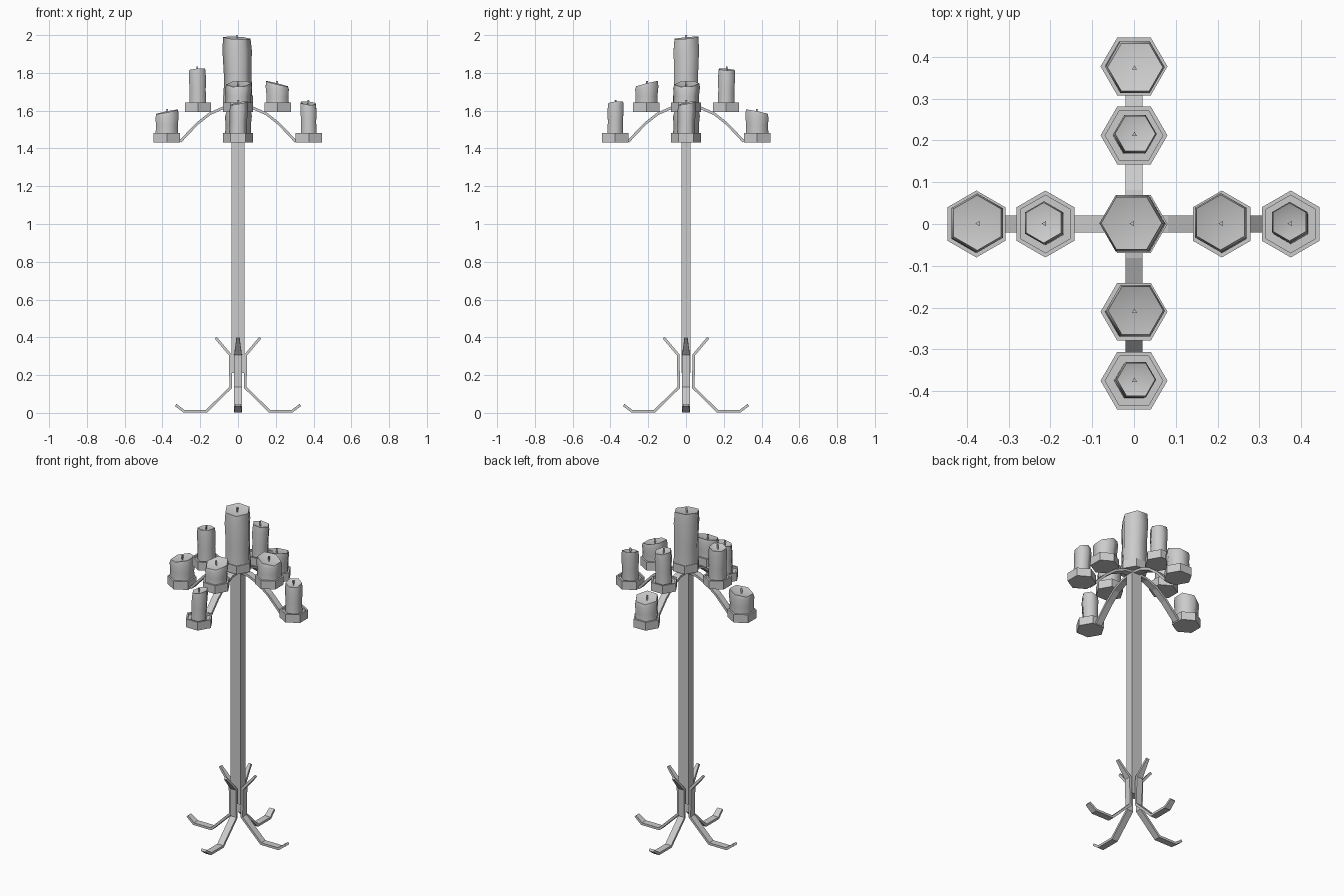
import bpy, bmesh, math
from mathutils import Vector, Matrix

if "Cube" in bpy.data.objects:
    bpy.data.objects.remove(bpy.data.objects["Cube"])

grey = bpy.data.materials.new("plain grey")
grey.use_nodes = True
grey.diffuse_color = (0.6, 0.6, 0.6, 1)
grey.node_tree.nodes["Principled BSDF"].inputs["Base Color"].default_value = (0.6, 0.6, 0.6, 1)


def finish(name, bm, turn=0, smooth=None):
    """Turn the mesh about z and make it an object."""
    bmesh.ops.recalc_face_normals(bm, faces=bm.faces)
    bm.transform(Matrix.Rotation(turn, 4, "Z"))
    mesh = bpy.data.meshes.new(name)
    bm.to_mesh(mesh)
    bm.free()
    mesh.materials.append(grey)
    obj = bpy.data.objects.new(name, mesh)
    bpy.context.collection.objects.link(obj)
    if smooth:
        bpy.ops.object.select_all(action="DESELECT")
        obj.select_set(True)
        bpy.context.view_layer.objects.active = obj
        bpy.ops.object.shade_smooth_by_angle(angle=math.radians(smooth))
    return obj


def loft(bm, rings):
    """Skin a list of equal vertex rings."""
    n = len(rings[0])
    for a, b in zip(rings, rings[1:]):
        for i in range(n):
            j = (i + 1) % n
            bm.faces.new((a[i], a[j], b[j], b[i]))


def ring(bm, x, z, r, sides=6, start=0.0, slant=(0, 0), y=0.0):
    verts = []
    for i in range(sides):
        a = start + i * math.tau / sides
        dx, dy = r * math.cos(a), r * math.sin(a)
        verts.append(bm.verts.new((x + dx, y + dy, z + slant[0] * dx + slant[1] * dy)))
    return verts


def strap(name, path, widths, thick, turn):
    """Bent flat bar in the xz plane, with mitred corners."""
    bm = bmesh.new()
    pts = [Vector((x, 0, z)) for x, z in path]
    rings = []
    for i, (p, w) in enumerate(zip(pts, widths)):
        before = (p - pts[i - 1]).normalized() if i else None
        after = (pts[i + 1] - p).normalized() if i + 1 < len(pts) else None
        d = ((before or after) + (after or before)).normalized()
        n = Vector((-d.z, 0, d.x)) * thick / 2 / d.dot(after or before)
        side = Vector((0, w / 2, 0))
        rings.append([bm.verts.new(p + o) for o in (n + side, n - side, -n - side, -n + side)])
    loft(bm, rings)
    bm.faces.new(rings[0])
    bm.faces.new(rings[-1])
    finish(name, bm, turn)


def cup(name, x, z, turn, start):
    """Hexagonal holder with a shallow recess."""
    bm = bmesh.new()
    rings = [ring(bm, x, z + h, r, start=start)
             for h, r in ((0, 0.08), (0.05, 0.08), (0.05, 0.069), (0.038, 0.069))]
    loft(bm, rings)
    bm.faces.new(rings[0])
    bm.faces.new(rings[-1])
    finish(name, bm, turn)


def candle(name, x, z, top, r, lean, slant, turn, start):
    """Six-sided wax body with a slanted, hollowed top, and its wick."""
    bm = bmesh.new()
    h = top - z
    levels = ((0, 0.97, 0), (0.4, 0.94, 0.3), (0.8, 1.0, 0.8), (1, 0.93, 1))
    rings = [ring(bm, x + lean[0] * k, z + h * f, r * s, start=start, y=lean[1] * k,
                  slant=(slant[0] * f ** 3, slant[1] * f ** 3)) for f, s, k in levels]
    loft(bm, rings)
    bm.faces.new(rings[0])
    cx, cy = x + lean[0], lean[1]
    mid = bm.verts.new((cx, cy, top - 0.015))
    for i in range(6):
        bm.faces.new((rings[-1][i], rings[-1][(i + 1) % 6], mid))
    finish(name, bm, turn, 62)
    bm = bmesh.new()
    low = ring(bm, cx, top - 0.02, 0.003, 3, math.pi)
    high = ring(bm, cx + 0.002, top + 0.016, 0.007, 3, math.pi, y=0.001)
    loft(bm, [low, high])
    bm.faces.new(low)
    bm.faces.new(high)
    finish(name.replace("candle", "wick"), bm, turn)


# Central pole
bm = bmesh.new()
bmesh.ops.create_cube(bm, size=1, matrix=Matrix.Translation((0, 0, 0.92)) @ Matrix.Diagonal((0.068, 0.046, 1.42, 1)))
finish("pole", bm)

# Four curved feet and four arms
leg_path = [(0.118, 0.398), (0.042, 0.308), (0.038, 0.135), (0.168, 0.008), (0.285, 0.008), (0.33, 0.042)]
arm_path = [(0, 1.625), (0.08, 1.614), (0.15, 1.583), (0.215, 1.532), (0.265, 1.48), (0.305, 1.437)]
for i, side in enumerate(("left", "back", "right", "front")):
    strap(side + "_leg", leg_path, (0.016, 0.04, 0.04, 0.04, 0.04, 0.032), 0.014, i * math.pi / 2)
    strap(side + "_arm", arm_path, [0.04] * 6, 0.014, i * math.pi / 2)

# Central cup and candle
cup("centre_cup", 0, 1.63, 0, 0)
candle("centre_candle", 0, 1.668, 1.985, 0.078, (-0.006, 0.002), (-0.06, 0.1), 0, 0)

# Outer cups and candles: two arms, each repeated a quarter turn on
for turn, first, second in ((0, "left", "right"), (-math.pi / 2, "front", "back")):
    for side, where, x, z, top, r, lean, slant in (
        (first, "inner", 0.21, 1.592, 1.742, 0.071, (-0.003, 0.004), (-0.25, 0.05)),
        (first, "outer", 0.375, 1.432, 1.64, 0.049, (-0.003, 0.005), (-0.1, 0.2)),
        (second, "inner", -0.212, 1.592, 1.818, 0.052, (-0.004, 0.003), (0.1, -0.1)),
        (second, "outer", -0.377, 1.432, 1.594, 0.071, (0.002, 0.003), (0.2, 0.05)),
    ):
        label = side + "_" + where
        cup(label + "_cup", x, z, turn, math.pi / 2)
        candle(label + "_candle", x, z + 0.038, top, r, lean, slant, turn, math.pi / 2)
